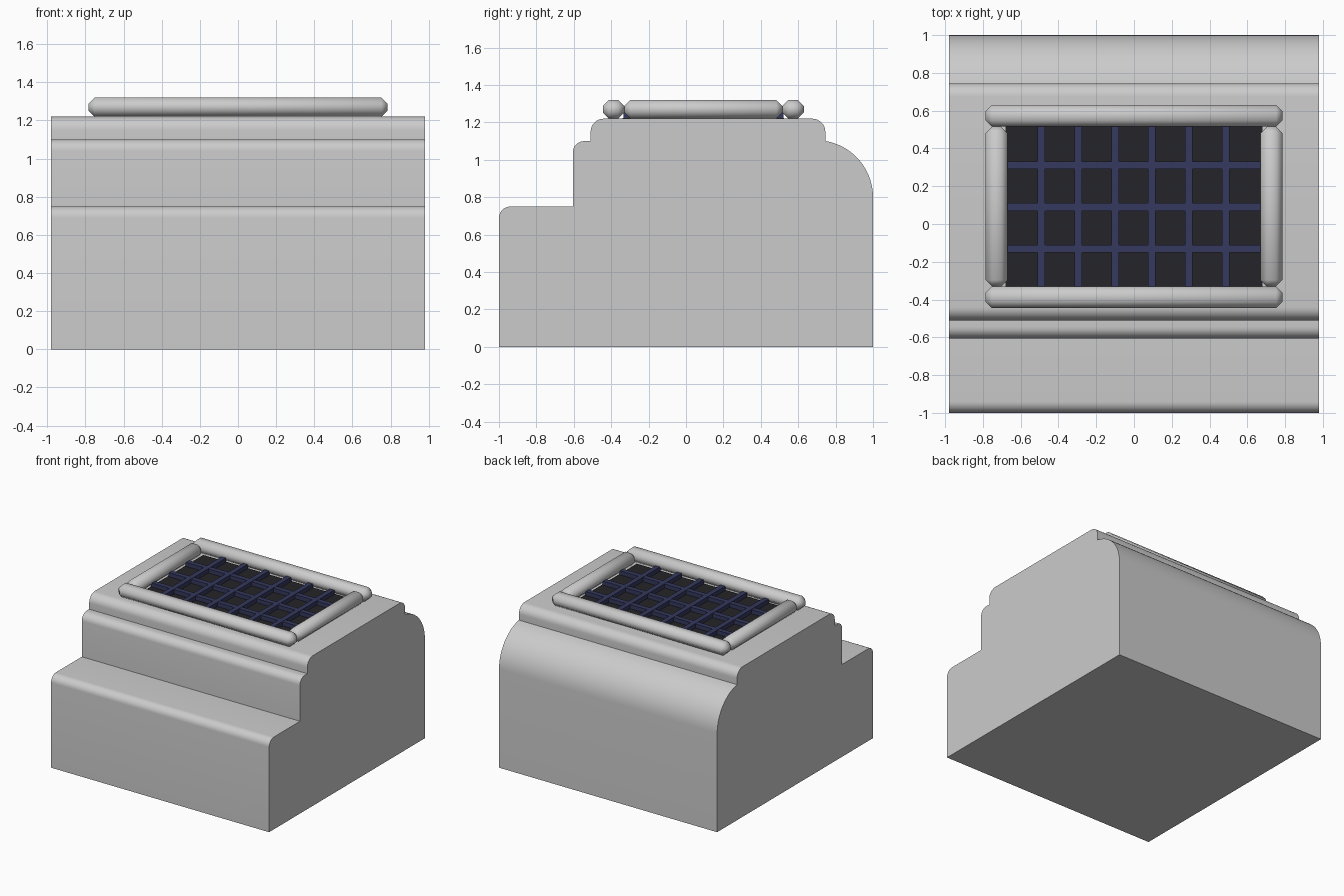
import bpy, bmesh, math
from mathutils import Matrix

if "Cube" in bpy.data.objects:
    bpy.data.objects.remove(bpy.data.objects["Cube"])


def finish(name, bm, angle=None, mat=None):
    bmesh.ops.recalc_face_normals(bm, faces=bm.faces)
    me = bpy.data.meshes.new(name)
    bm.to_mesh(me)
    bm.free()
    ob = bpy.data.objects.new(name, me)
    bpy.context.collection.objects.link(ob)
    if mat:
        me.materials.append(mat)
    if angle:
        bpy.ops.object.select_all(action='DESELECT')
        ob.select_set(True)
        bpy.context.view_layer.objects.active = ob
        bpy.ops.object.shade_smooth_by_angle(angle=math.radians(angle))
    return ob


def box(name, x, y, z, chamfer=0, mat=None):
    bm = bmesh.new()
    size = [b - a for a, b in (x, y, z)]
    mid = [(a + b) / 2 for a, b in (x, y, z)]
    bmesh.ops.create_cube(bm, size=1, matrix=Matrix.Translation(mid) @ Matrix.Diagonal((*size, 1)))
    if chamfer:
        bmesh.ops.bevel(bm, geom=bm.edges[:], offset=chamfer, segments=1, affect='EDGES')
    return finish(name, bm, 50 if chamfer else None, mat)


def arc(cy, cz, r, start, end, n=8):
    angles = [math.radians(start + (end - start) * i / n) for i in range(n + 1)]
    return [(cy + r * math.cos(a), cz + r * math.sin(a)) for a in angles]


def material(name, colour):
    m = bpy.data.materials.new(name)
    m.diffuse_color = (*colour, 1)
    m.use_nodes = True
    m.node_tree.nodes["Principled BSDF"].inputs["Base Color"].default_value = m.diffuse_color
    return m


dark = material("dark_panel", (0.018, 0.017, 0.021))
blue = material("blue_bars", (0.035, 0.04, 0.11))

# Stepped body: side profile with rounded steps, extruded across x
profile = [(-1, 0)]
profile += arc(-0.94, 0.69, 0.06, 180, 90)
profile += [(-0.605, 0.75)]
profile += arc(-0.545, 1.04, 0.06, 180, 90)
profile += [(-0.51, 1.10)]
profile += arc(-0.44, 1.15, 0.07, 180, 90)
profile += arc(0.675, 1.15, 0.07, 90, 0)
profile += arc(0.695, 0.80, 0.305, 80.6, 0, 14)
profile += [(1, 0)]
bm = bmesh.new()
side = bm.faces.new([bm.verts.new((-0.98, y, z)) for y, z in profile])
ext = bmesh.ops.extrude_face_region(bm, geom=[side], use_keep_orig=True)
bmesh.ops.translate(bm, vec=(1.96, 0, 0),
                    verts=[v for v in ext["geom"] if isinstance(v, bmesh.types.BMVert)])
finish("stepped_body", bm, 30)

# Chamfered frame on the top
Z = (1.22, 1.32)
box("frame_front", (-0.785, 0.785), (-0.445, -0.33), Z, 0.033)
box("frame_back", (-0.785, 0.785), (0.515, 0.63), Z, 0.033)
for s, name in ((-1, "left"), (1, "right")):
    x = sorted((s * 0.67, s * 0.785))
    box("frame_" + name, x, (-0.33, 0.515), Z, 0.033)

# Dark panel inside the frame
box("grille_panel", (-0.68, 0.68), (-0.34, 0.525), (1.21, 1.225), 0, dark)

# Crossed grille bars
for i in range(6):
    x = -0.49 + 0.195 * i
    box(f"grille_bar_long_{i + 1}", (x - 0.02, x + 0.02), (-0.335, 0.52), (1.222, 1.26), 0, blue)
for i in range(3):
    y = -0.13 + 0.22 * i
    box(f"grille_bar_cross_{i + 1}", (-0.675, 0.675), (y - 0.02, y + 0.02), (1.222, 1.258), 0, blue)
